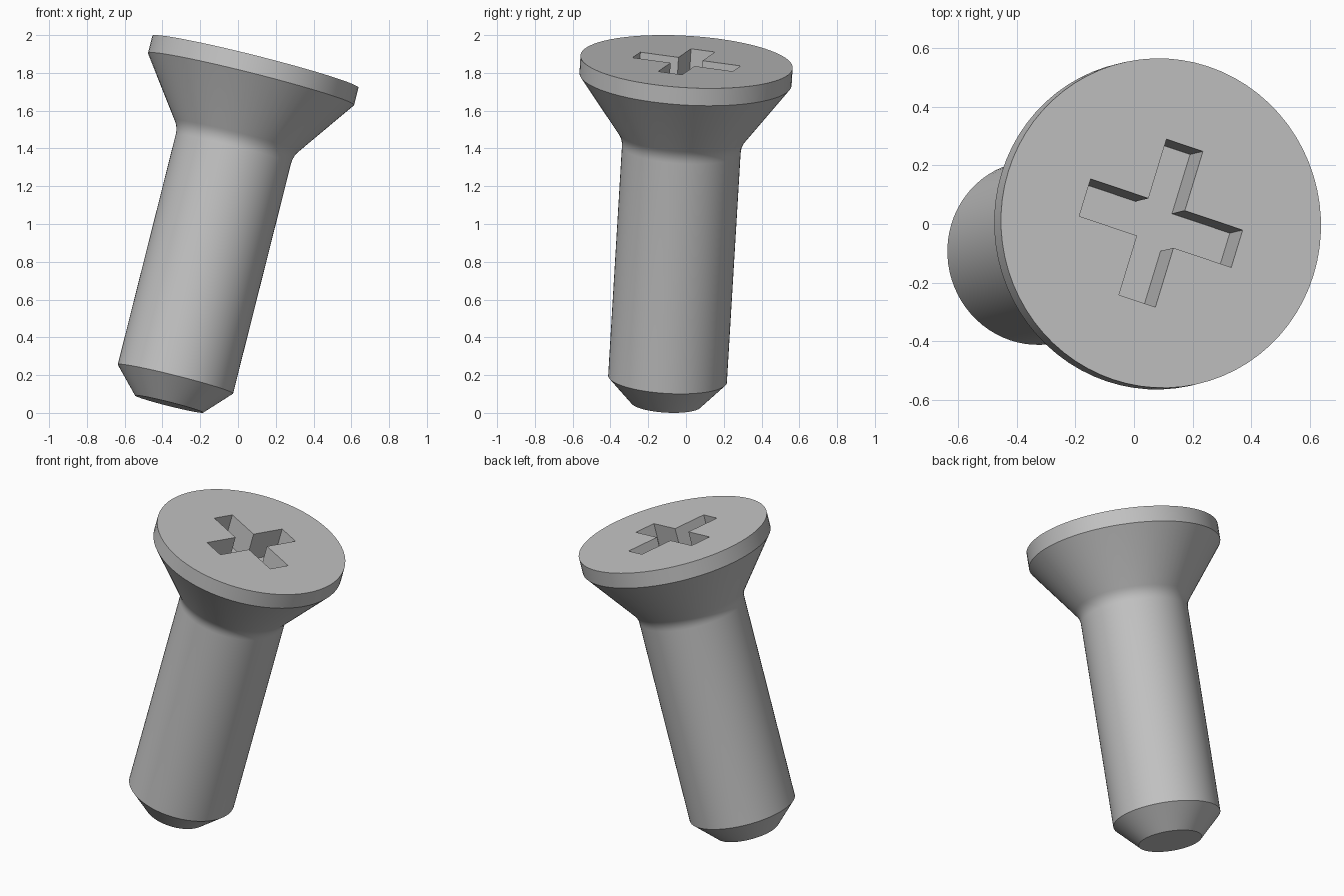
import bpy, bmesh, math
from mathutils import Matrix, Vector

cube = bpy.data.objects.get("Cube")
if cube:
    bpy.data.objects.remove(cube, do_unlink=True)

SEGMENTS = 72
HEAD_R, SHAFT_R, TIP_R = 0.563, 0.315, 0.186
RIM, NECK, CHAMFER, LENGTH = 0.095, 0.438, 0.137, 1.872
ARM, HALF_WIDTH, DEPTH = 0.28, 0.067, 0.18

steel = bpy.data.materials.new("steel grey")
steel.use_nodes = True
steel.diffuse_color = (0.55, 0.55, 0.55, 1)
steel.node_tree.nodes["Principled BSDF"].inputs["Base Color"].default_value = steel.diffuse_color


def make_object(name, bm):
    bmesh.ops.recalc_face_normals(bm, faces=bm.faces)
    mesh = bpy.data.meshes.new(name)
    bm.to_mesh(mesh)
    bm.free()
    mesh.materials.append(steel)
    obj = bpy.data.objects.new(name, mesh)
    bpy.context.collection.objects.link(obj)
    return obj


def neck_fillet(steps=5, reach=0.04):
    """Small curve blending the conical head into the shaft."""
    corner = Vector((SHAFT_R, -NECK))
    start = corner + (Vector((HEAD_R, -RIM)) - corner).normalized() * reach
    end = corner - Vector((0, reach))
    for i in range(steps + 1):
        t = i / steps
        yield start * (1 - t) ** 2 + corner * 2 * t * (1 - t) + end * t * t


# Screw body: a lathed profile measured down from the head's top face
profile = [(HEAD_R, 0), (HEAD_R, -RIM), *neck_fillet(),
           (SHAFT_R, CHAMFER - LENGTH), (TIP_R, -LENGTH)]
bm = bmesh.new()
rings = []
for r, z in profile:
    angles = [math.tau * i / SEGMENTS for i in range(SEGMENTS)]
    rings.append([bm.verts.new((r * math.cos(a), r * math.sin(a), z)) for a in angles])
for upper, lower in zip(rings, rings[1:]):
    for i in range(SEGMENTS):
        j = (i + 1) % SEGMENTS
        bm.faces.new((upper[i], lower[i], lower[j], upper[j]))
bm.faces.new(rings[0])
bm.faces.new(rings[-1])
screw = make_object("screw", bm)

# Cross-shaped drive recess: one arm's corners repeated by quarter turns
bm = bmesh.new()
outline = []
for turn in range(4):
    rot = Matrix.Rotation(turn * math.pi / 2, 3, 'Z')
    for x, y in ((ARM, -HALF_WIDTH), (ARM, HALF_WIDTH), (HALF_WIDTH, HALF_WIDTH)):
        outline.append(bm.verts.new(rot @ Vector((x, y, -DEPTH))))
floor = bm.faces.new(outline)
top = bmesh.ops.extrude_face_region(bm, geom=[floor])["geom"]
bmesh.ops.translate(bm, vec=(0, 0, DEPTH * 2),
                    verts=[v for v in top if isinstance(v, bmesh.types.BMVert)])
cutter = make_object("recess_cutter", bm)
cutter.hide_render = True

cut = screw.modifiers.new("drive_recess", 'BOOLEAN')
cut.operation, cut.solver, cut.object = 'DIFFERENCE', 'EXACT', cutter
bpy.ops.object.select_all(action='DESELECT')
screw.select_set(True)
bpy.context.view_layer.objects.active = screw
bpy.ops.object.modifier_apply(modifier=cut.name)
bpy.data.objects.remove(cutter, do_unlink=True)

# Smooth round surfaces, crisp edges
bpy.ops.object.shade_smooth_by_angle(angle=math.radians(30))

# Lean the screw along its axis, with the recess arms turned to match
axis = Vector((0.252, 0.06, 1)).normalized()
arm = Vector((0.26, -0.0875, -0.06))
arm = (arm - axis * arm.dot(axis)).normalized()
pose = Matrix((arm, axis.cross(arm), axis)).transposed().to_4x4()
screw.matrix_world = Matrix.Translation((0.092, 0.003, 1.859)) @ pose
